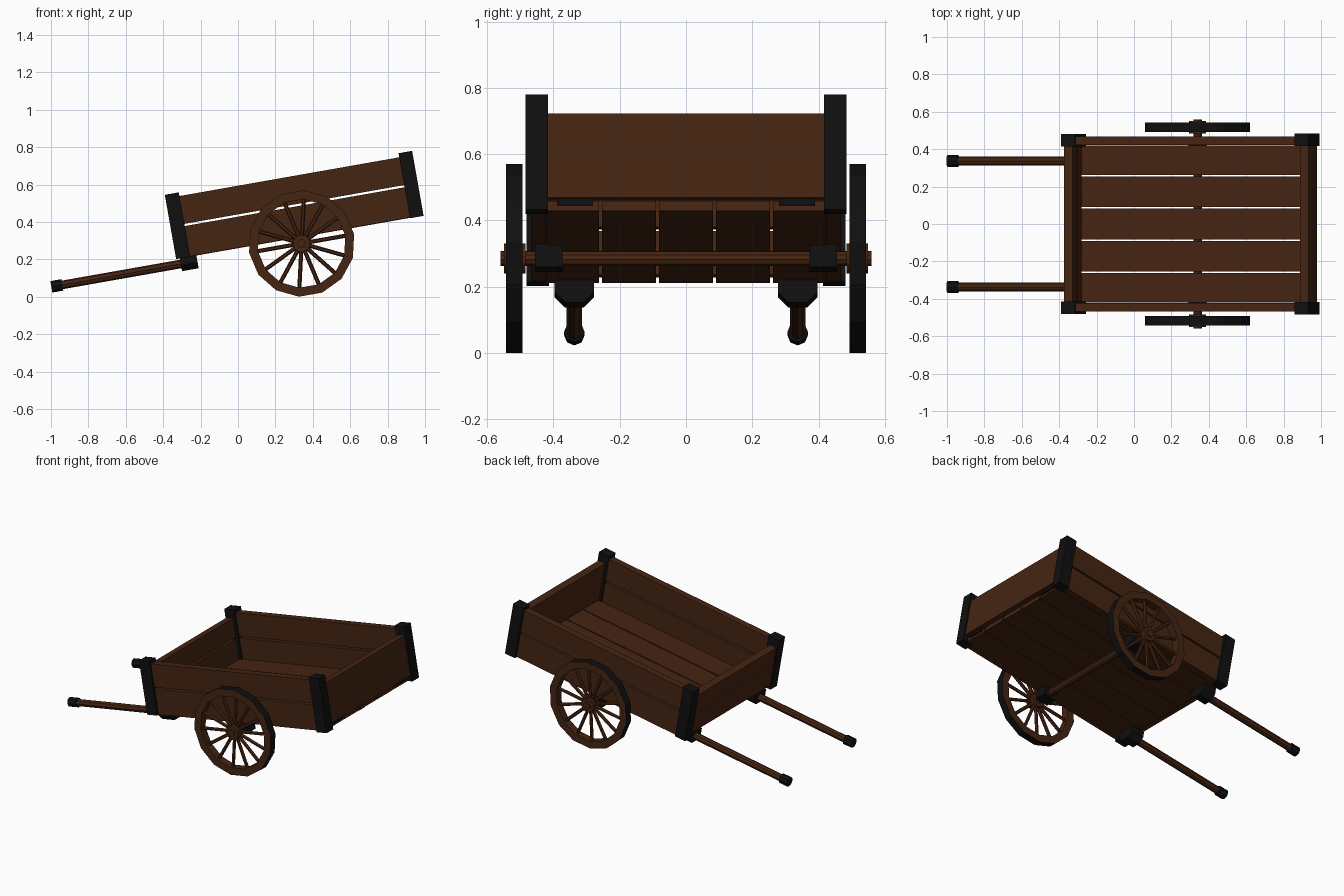
import bpy, bmesh, math
from mathutils import Matrix, Vector

cube = bpy.data.objects.get("Cube")
if cube:
    bpy.data.objects.remove(cube)


def material(name, rgb):
    m = bpy.data.materials.new(name)
    m.use_nodes = True
    m.diffuse_color = (*rgb, 1)
    m.node_tree.nodes["Principled BSDF"].inputs["Base Color"].default_value = (*rgb, 1)
    return m


WOOD = material("dark_brown_wood", (0.06, 0.018, 0.006))
IRON = material("black_iron", (0.005, 0.005, 0.005))

# The whole cart is tipped about its axle so the handles rest low
TIP = Matrix.Translation((0.34, 0, 0.285)) @ Matrix.Rotation(math.radians(-10), 4, 'Y')


def finish(bm, name, *mats):
    bmesh.ops.recalc_face_normals(bm, faces=bm.faces)
    mesh = bpy.data.meshes.new(name)
    bm.to_mesh(mesh)
    bm.free()
    for m in mats:
        mesh.materials.append(m)
    ob = bpy.data.objects.new(name, mesh)
    ob.matrix_world = TIP
    bpy.context.collection.objects.link(ob)
    return ob


def box(name, mat, x, y, z):
    bm = bmesh.new()
    size = Vector((x[1] - x[0], y[1] - y[0], z[1] - z[0]))
    mid = Vector((x[0] + x[1], y[0] + y[1], z[0] + z[1])) / 2
    bmesh.ops.create_cube(bm, size=1, matrix=Matrix.Translation(mid) @ Matrix.Diagonal((*size, 1)))
    return finish(bm, name, mat)


def add_rod(bm, a, b, radius, sides):
    a, b = Vector(a), Vector(b)
    turn = (b - a).to_track_quat('Z', 'Y').to_matrix().to_4x4()
    bmesh.ops.create_cone(bm, cap_ends=True, segments=sides, radius1=radius, radius2=radius,
                          depth=(b - a).length, matrix=Matrix.Translation((a + b) / 2) @ turn)


def rod(name, mat, a, b, radius, sides=8):
    bm = bmesh.new()
    add_rod(bm, a, b, radius, sides)
    return finish(bm, name, mat)


def span(side, a, b):
    return sorted((side * a, side * b))


def wheel(name, side, sides=14):
    # Rim with an iron tread
    bm = bmesh.new()
    y0, y1 = span(side, 0.493, 0.543)
    outer, inner = 0.285, 0.237
    profile = [(outer, y0), (outer, y1), (inner, y1), (inner, y0)]
    rings = []
    for i in range(sides):
        a = math.tau * i / sides
        rings.append([bm.verts.new((r * math.cos(a), y, r * math.sin(a))) for r, y in profile])
    for i in range(sides):
        p, q = rings[i], rings[(i + 1) % sides]
        for j in range(4):
            k = (j + 1) % 4
            face = bm.faces.new((p[j], p[k], q[k], q[j]))
            face.material_index = 1 if j == 0 else 0
    finish(bm, name + "_rim", WOOD, IRON)
    # Spokes
    bm = bmesh.new()
    for i in range(sides):
        a = math.tau * i / sides
        d = Vector((math.cos(a), 0, math.sin(a)))
        c = Vector((0, side * 0.518, 0))
        add_rod(bm, c + d * 0.03, c + d * 0.245, 0.011, 6)
    finish(bm, name + "_spokes", WOOD)
    rod(name + "_hub", WOOD, (0, side * 0.485, 0), (0, side * 0.55, 0), 0.046, 12)


# Floor boards
edges = [-0.425, -0.258, -0.086, 0.086, 0.258, 0.425]
for i in range(5):
    box(f"floor_board_{i + 1}", WOOD, (-0.62, 0.635),
        (edges[i] + 0.004, edges[i + 1] - 0.004), (0.034, 0.064))

# End walls: split at the handle end, one panel at the tail
box("handle_end_lower_plank", WOOD, (-0.668, -0.62), (-0.416, 0.416), (0.06, 0.194))
box("handle_end_upper_plank", WOOD, (-0.668, -0.62), (-0.416, 0.416), (0.206, 0.328))
box("tail_panel", WOOD, (0.613, 0.66), (-0.416, 0.416), (0.07, 0.328))

for word, s in (("left", 1), ("right", -1)):
    # Side planks with a gap between them
    box(f"{word}_lower_side_plank", WOOD, (-0.61, 0.61), span(s, 0.422, 0.468), (0.036, 0.2))
    box(f"{word}_upper_side_plank", WOOD, (-0.61, 0.61), span(s, 0.422, 0.468), (0.212, 0.363))
    # Corner posts
    box(f"{word}_handle_end_post", IRON, (-0.675, -0.599), span(s, 0.414, 0.482), (0.034, 0.383))
    box(f"{word}_tail_post", IRON, (0.594, 0.668), span(s, 0.416, 0.485), (0.032, 0.385))
    # Small iron plates under the tail panel
    box(f"{word}_tail_plate", IRON, (0.62, 0.645), span(s, 0.28, 0.39), (0.05, 0.07))
    # Handle with its grip cap
    y = s * 0.337
    rod(f"{word}_handle", WOOD, (-1.34, y, 0.004), (-0.58, y, 0.004), 0.023)
    rod(f"{word}_handle_cap", IRON, (-1.358, y, 0.004), (-1.298, y, 0.004), 0.031)
    # Bracket holding the handle, tapering downward
    bracket = box(f"{word}_handle_bracket", IRON, (-0.655, -0.565),
                  (y - 0.06, y + 0.06), (-0.035, 0.036))
    bm = bmesh.new()
    bm.from_mesh(bracket.data)
    low = [e for e in bm.edges if all(v.co.z < 0 for v in e.verts)
           and abs(e.verts[0].co.y - e.verts[1].co.y) < 0.001]
    bmesh.ops.bevel(bm, geom=low, offset=0.032, segments=1, affect='EDGES')
    bm.to_mesh(bracket.data)
    bm.free()
    # Axle bracket
    box(f"{word}_axle_bracket", IRON, (-0.045, 0.045), span(s, 0.372, 0.456), (-0.034, 0.036))
    wheel(f"{word}_wheel", s)

# Axle
rod("axle", WOOD, (0, -0.56, 0), (0, 0.56, 0), 0.023, 10)
